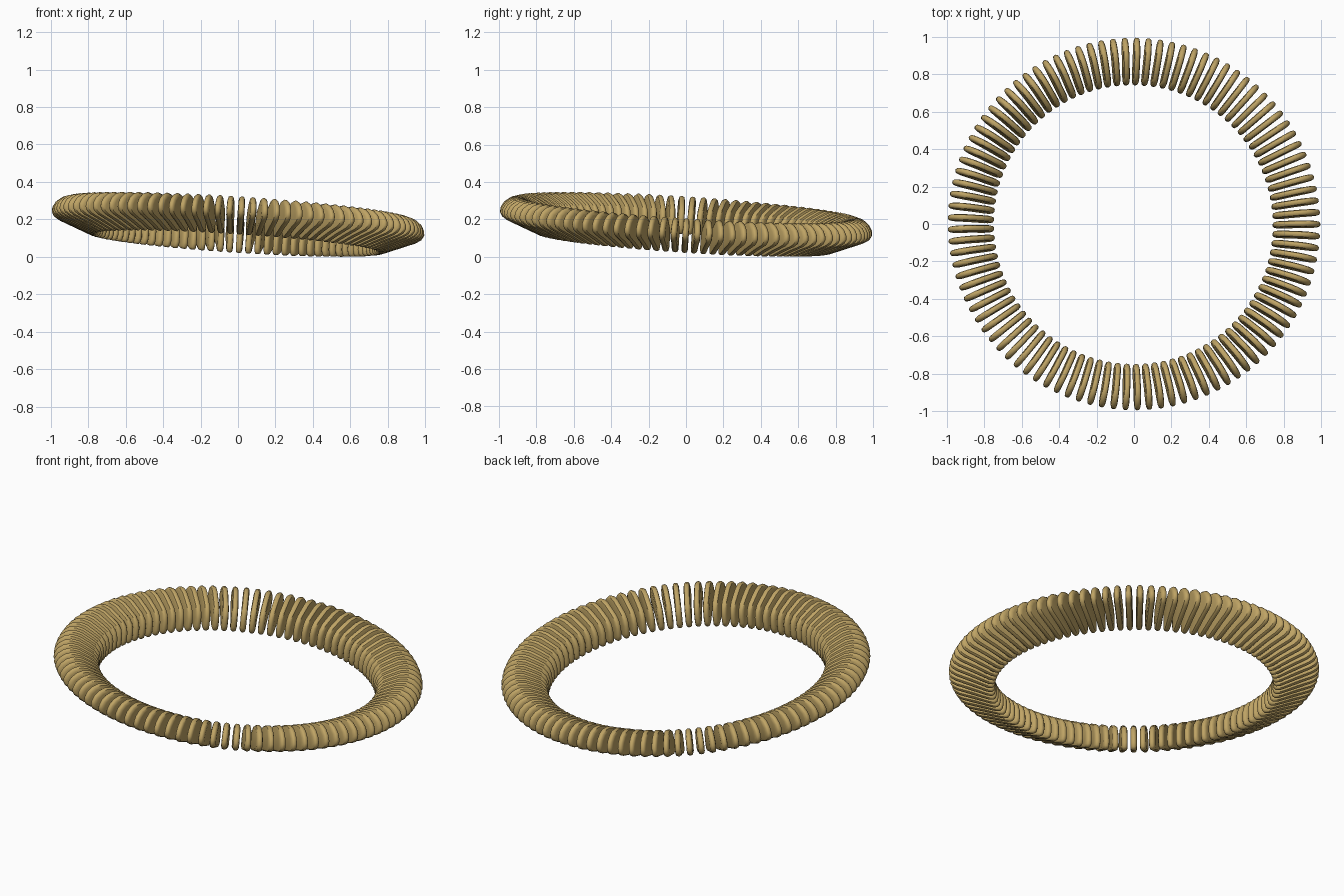
import bpy, bmesh, math
from mathutils import Matrix, Vector

if "Cube" in bpy.data.objects:
    bpy.data.objects.remove(bpy.data.objects["Cube"])

COUNT = 97
TILT = 0.092          # slope of the ring, high side towards -x -y

gold = bpy.data.materials.new("antique gold")
gold.diffuse_color = (0.52, 0.37, 0.13, 1)
gold.use_nodes = True
gold.node_tree.nodes["Principled BSDF"].inputs["Base Color"].default_value = gold.diffuse_color

# cross-section of one plate: (radius, height), rounded top, flat slanted underside
PROFILE = [(0.765, -0.108), (0.79, -0.106), (0.88, -0.070), (0.96, -0.038), (0.985, -0.022),
           (0.997, 0.0), (0.995, 0.022), (0.98, 0.05), (0.95, 0.074), (0.91, 0.086),
           (0.87, 0.080), (0.82, 0.056), (0.78, 0.033), (0.757, 0.005),
           (0.747, -0.03), (0.747, -0.075), (0.753, -0.098)]
CENTRE = Vector((0.86, -0.005))
# (inset distance, half thickness offset) of the loops that round the plate's rim
LOOPS = [(0.022, -0.017), (0.006, -0.013), (0.0, -0.005),
         (0.0, 0.005), (0.006, 0.013), (0.022, 0.017)]


def add_plate(bm, matrix):
    rings = []
    for inset, offset in LOOPS:
        ring = []
        for p in PROFILE:
            d = Vector(p) - CENTRE
            d *= 1 - inset / d.length
            r, z = CENTRE + d
            ring.append(bm.verts.new(matrix @ Vector((r, offset, z))))
        rings.append(ring)
    n = len(PROFILE)
    for a, b in zip(rings, rings[1:]):
        for i in range(n):
            j = (i + 1) % n
            bm.faces.new((a[i], a[j], b[j], b[i]))
    bm.faces.new(rings[0][::-1])
    bm.faces.new(rings[-1])


# ring of plates, tilted about the diagonal
bm = bmesh.new()
tilt = Matrix.Rotation(math.atan(TILT), 4, Vector((-1, 1, 0)).normalized())
for k in range(COUNT):
    add_plate(bm, tilt @ Matrix.Rotation(math.tau * k / COUNT, 4, 'Z'))
bmesh.ops.recalc_face_normals(bm, faces=bm.faces)
# the -x -y side must be the high one; then rest the ring on the ground
high = max(bm.verts, key=lambda v: v.co.z).co
if high.x > 0:
    bmesh.ops.transform(bm, matrix=Matrix.Rotation(math.pi, 4, 'Z'), verts=bm.verts)
low = min(v.co.z for v in bm.verts)
bmesh.ops.translate(bm, vec=(0, 0, -low), verts=bm.verts)

mesh = bpy.data.meshes.new("plate_ring")
bm.to_mesh(mesh)
bm.free()
mesh.materials.append(gold)
ring = bpy.data.objects.new("plate_ring", mesh)
bpy.context.collection.objects.link(ring)
bpy.context.view_layer.objects.active = ring
ring.select_set(True)
bpy.ops.object.shade_smooth_by_angle(angle=math.radians(40))
